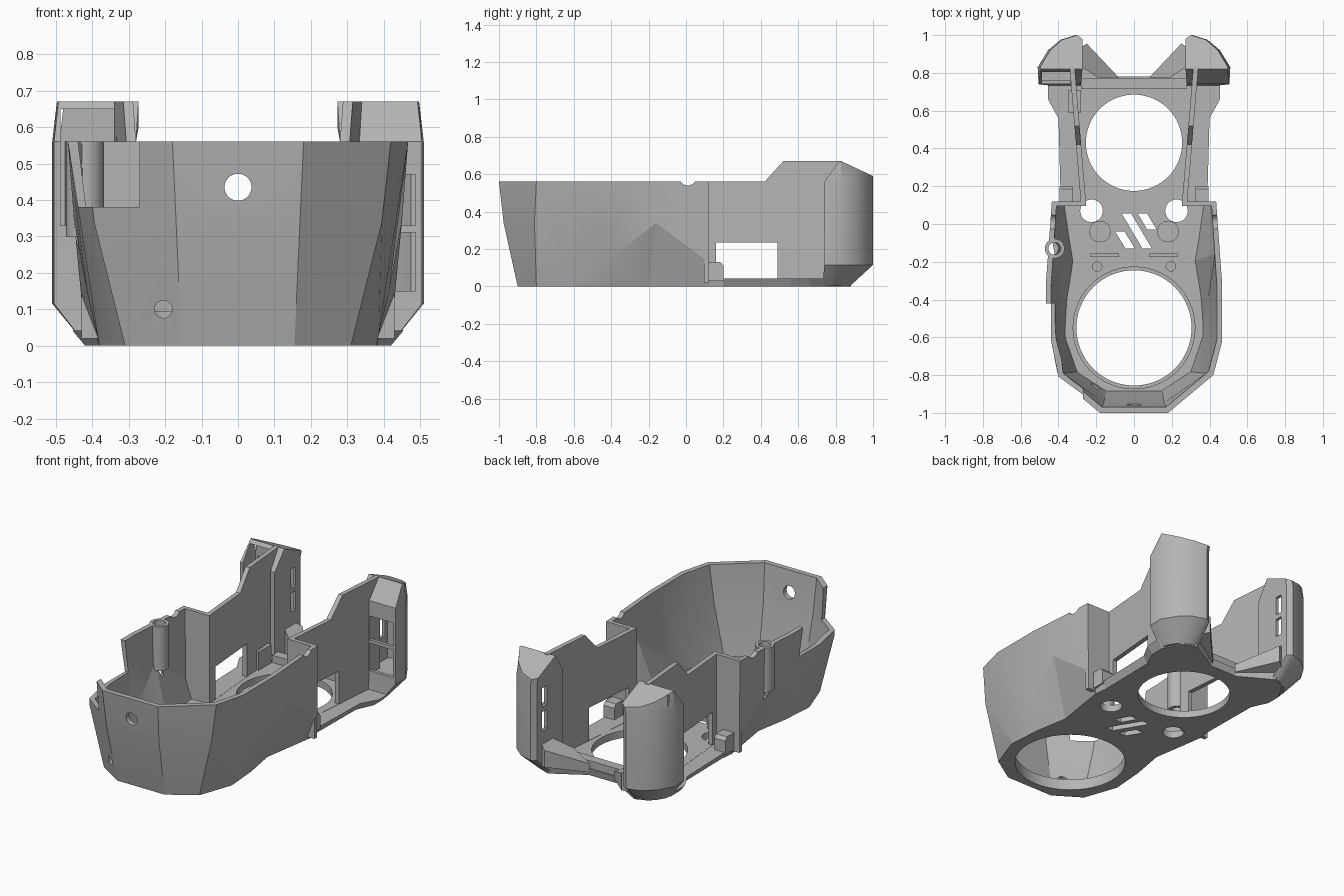
import bpy, bmesh, math
from mathutils import Vector, Matrix

if "Cube" in bpy.data.objects:
    bpy.data.objects.remove(bpy.data.objects["Cube"])

GREY = (0.46, 0.46, 0.46, 1)
grey = bpy.data.materials.new("mid grey plastic")
grey.use_nodes = True
grey.diffuse_color = GREY
grey.node_tree.nodes["Principled BSDF"].inputs["Base Color"].default_value = GREY


def finish(name, bm):
    bmesh.ops.recalc_face_normals(bm, faces=bm.faces)
    mesh = bpy.data.meshes.new(name)
    bm.to_mesh(mesh)
    bm.free()
    obj = bpy.data.objects.new(name, mesh)
    mesh.materials.append(grey)
    bpy.context.collection.objects.link(obj)
    return obj


def loft(name, rings):
    """Closed solid through rings of equal point count."""
    bm = bmesh.new()
    rows = [[bm.verts.new(p) for p in ring] for ring in rings]
    n = len(rows[0])
    for a, b in zip(rows, rows[1:]):
        for i in range(n):
            j = (i + 1) % n
            bm.faces.new((a[i], a[j], b[j], b[i]))
    bm.faces.new(rows[0][::-1])
    bm.faces.new(rows[-1])
    return finish(name, bm)


def prism(name, pts, z0, z1):
    return loft(name, [[(x, y, z) for x, y in pts] for z in (z0, z1)])


def box(name, x0, x1, y0, y1, z0, z1):
    return prism(name, [(x0, y0), (x1, y0), (x1, y1), (x0, y1)], z0, z1)


def cylinder(name, center, r, depth, axis="Z", n=32):
    bm = bmesh.new()
    bmesh.ops.create_cone(bm, cap_ends=True, segments=n, radius1=r, radius2=r, depth=depth)
    if axis != "Z":
        rot = Matrix.Rotation(math.pi / 2, 4, "Y" if axis == "X" else "X")
        bmesh.ops.transform(bm, matrix=rot, verts=bm.verts)
    bmesh.ops.translate(bm, vec=Vector(center), verts=bm.verts)
    return finish(name, bm)


def cut(obj, cutters):
    """Subtract the cutters, bake the result and remove the cutters."""
    for c in cutters:
        c.hide_render = True
        mod = obj.modifiers.new("cut", "BOOLEAN")
        mod.operation, mod.solver, mod.object = "DIFFERENCE", "EXACT", c
    bpy.context.view_layer.update()
    deps = bpy.context.evaluated_depsgraph_get()
    mesh = bpy.data.meshes.new_from_object(obj.evaluated_get(deps))
    obj.modifiers.clear()
    obj.data = mesh
    for c in cutters:
        bpy.data.objects.remove(c)


def smooth(obj, angle=25):
    bpy.ops.object.select_all(action="DESELECT")
    obj.select_set(True)
    bpy.context.view_layer.objects.active = obj
    bpy.ops.object.shade_smooth_by_angle(angle=math.radians(angle))


def mirror_outline(half):
    return half + [(-x, y) for x, y in reversed(half)]


# Faceted front shell: bottom, middle and top point of the wall at each station
TOP = 0.56
stations = [
    ((.155, -.90, 0), (.17, -.975, .34), (.18, -1.0, TOP)),
    ((.31, -.80, 0), (.395, -.81, .34), (.42, -.80, TOP)),
    ((.38, -.60, 0), (.386, -.60, .03), (.467, -.62, TOP)),
    ((.365, -.40, 0), (.415, -.40, .15), (.467, -.32, TOP)),
    ((.33, -.20, 0), (.45, -.16, .34), (.455, -.16, TOP)),
    ((.38, .12, 0), (.43, .12, .13), (.435, .12, TOP)),
]


def inward(p):
    x, y, z = p
    return (x * .94, y if y > -.3 else -.45 + (y + .45) * .945, z)


sections = [list(s) + [inward(p) for p in reversed(s)] for s in stations]
left_half = list(reversed(sections))
right_half = [[(-x, y, z) for x, y, z in s] for s in sections]
shell = loft("front_shell", left_half + right_half)
cut(shell, [
    box("notch_cutter", -.7, -.27, -1.2, -.42, .38, .8),
    cylinder("front_hole_cutter", (0, -1, .435), .037, .3, "Y"),
    cylinder("low_hole_cutter", (-.205, -.87, .10), .024, .3, "Y"),
    cylinder("groove_cutter", (0, .01, .585), .045, 2, "X"),
    cylinder("tube_cutter", (-.435, -.13, .45), .035, .4),
])
smooth(shell, 14)

# Floor plate with two large openings, screw holes and slanted vents
front_edge = [s[0][:2] for s in stations]
rear_low = [(.37, .20), (.375, .56), (.42, .66), (.42, .74), (.36, .85), (.28, .88), (.09, .77)]
rear_high = [(.39, .20), (.40, .56), (.455, .66), (.455, .75), (.38, .88), (.30, .90), (.08, .78)]
floor = loft("floor_plate", [
    [(x, y, 0) for x, y in mirror_outline(front_edge + rear_low)],
    [(x, y, .042) for x, y in mirror_outline(front_edge + rear_high)]])
cutters = [cylinder("front_bore", (0, -.55, 0), .305, .3, n=64),
           cylinder("rear_bore", (0, .43, 0), .255, .3, n=64)]
for s in (-1, 1):
    cutters.append(cylinder("screw_cutter", (s * .225, .07, 0), .06, .3))
    cutters.append(cylinder("pin_cutter", (s * .195, -.225, .04), .025, .03))
for (xa, ya), (xb, yb) in [((-.10, -.04), (-.045, -.13)),
                           ((-.065, .055), (.045, -.13)),
                           ((.02, .055), (.07, -.03))]:
    w = .05
    cutters.append(prism("vent_cutter", [(xa, ya), (xb, yb), (xb + w, yb), (xa + w, ya)], -.1, .2))
cut(floor, cutters)

# Raised lip at the rear, and a thin lip around the front opening
box("rear_lip", -.28, .28, .715, .77, .03, .085)
lip = cylinder("front_lip", (0, -.55, .035), .325, .06, n=64)
cut(lip, [cylinder("lip_bore", (0, -.55, .03), .305, .3, n=64)])
smooth(lip)

# Rear pillar plan, at the foot and at full width
foot = [(.28, .73), (.42, .73), (.42, .78), (.39, .83), (.35, .86), (.30, .88), (.27, .87)]
full = [(.28, .74), (.505, .74), (.51, .83), (.455, .92), (.39, .975), (.31, 1.0), (.28, .98)]


def roof(y):
    return .67 - .08 * max(0, (y - .83) / .17)


def inset(p):
    cx, cy = .39, .86
    return (cx + (p[0] - cx) * .84, cy + (p[1] - cy) * .84)


for s, side in ((1, "left"), (-1, "right")):
    # Hollow pillar with a sloping front top, front windows and inner slots
    crown = [(x * .975, max(y, .82)) for x, y in full]
    rings = [[(s * x, y, 0.005) for x, y in foot],
             [(s * x, y, .115) for x, y in full],
             [(s * x, y, .56) for x, y in full],
             [(s * x, y, roof(y)) for x, y in crown]]
    pillar = loft(side + "_pillar", rings)
    cavity = prism("cavity", [(s * x, y) for x, y in map(inset, full)], .13, .56)
    windows = [(.15, .31), (.33, .47)] if s > 0 else [(.33, .65)]
    tools = [cavity]
    for z0, z1 in windows:
        tools.append(box("window", *sorted((s * .335, s * .487)), .70, .86, z0, z1))
    for z0, z1 in ((.27, .38), (.41, .52)):
        tools.append(box("slot", *sorted((s * .2, s * .34)), .89, .935, z0, z1))
    cut(pillar, tools)
    smooth(pillar, 35)

    # Thin side panel splaying slightly outward and stepping up to the pillar
    outline = [(.10, .01), (.10, TOP), (.42, TOP), (.52, .67), (.83, .67), (.83, .02)]
    panel = loft(side + "_side_panel", [
        [(s * (x + y * .083), y, z) for y, z in outline] for x in (.245, .272)])
    cut(panel, [box("opening", *sorted((s * .2, s * .4)), .16, .49, .043, .235)])

    # Cross wall joining the shell to the panel, with a low corner block
    box(side + "_cross_wall", *sorted((s * .253, s * .43)), .095, .12, .02, TOP)
    block = [(.11, .03), (.11, .13), (.185, .13), (.20, .11), (.20, .03)]
    loft(side + "_corner_block", [[(s * x, y, z) for y, z in block] for x in (.325, .395)])

    # Sloping bracket between the pillar and the rear lip
    strip = [(.08, .775), (.25, .955), (.29, .93), (.29, .84), (.19, .775)]
    loft(side + "_rear_bracket", [
        [(s * x, y, .02 + max(0, y - .85) * .5) for x, y in strip],
        [(s * x, y, .07 + max(0, x - .08) * .6) for x, y in strip]])

    # Boss and ledge on the floor
    smooth(cylinder(side + "_boss", (s * .18, -.04, .06), .057, .07))
    box(side + "_ledge", *sorted((s * .08, s * .23)), -.175, -.155, .02, .07)

# Small details on the right side: clip block and upright tube in the wall
box("clip_block", -.35, -.28, .59, .71, .03, .15)
tube = cylinder("wall_tube", (-.42, -.13, .43), .052, .26)
cut(tube, [cylinder("tube_bore", (-.42, -.13, .45), .033, .4)])
smooth(tube)
